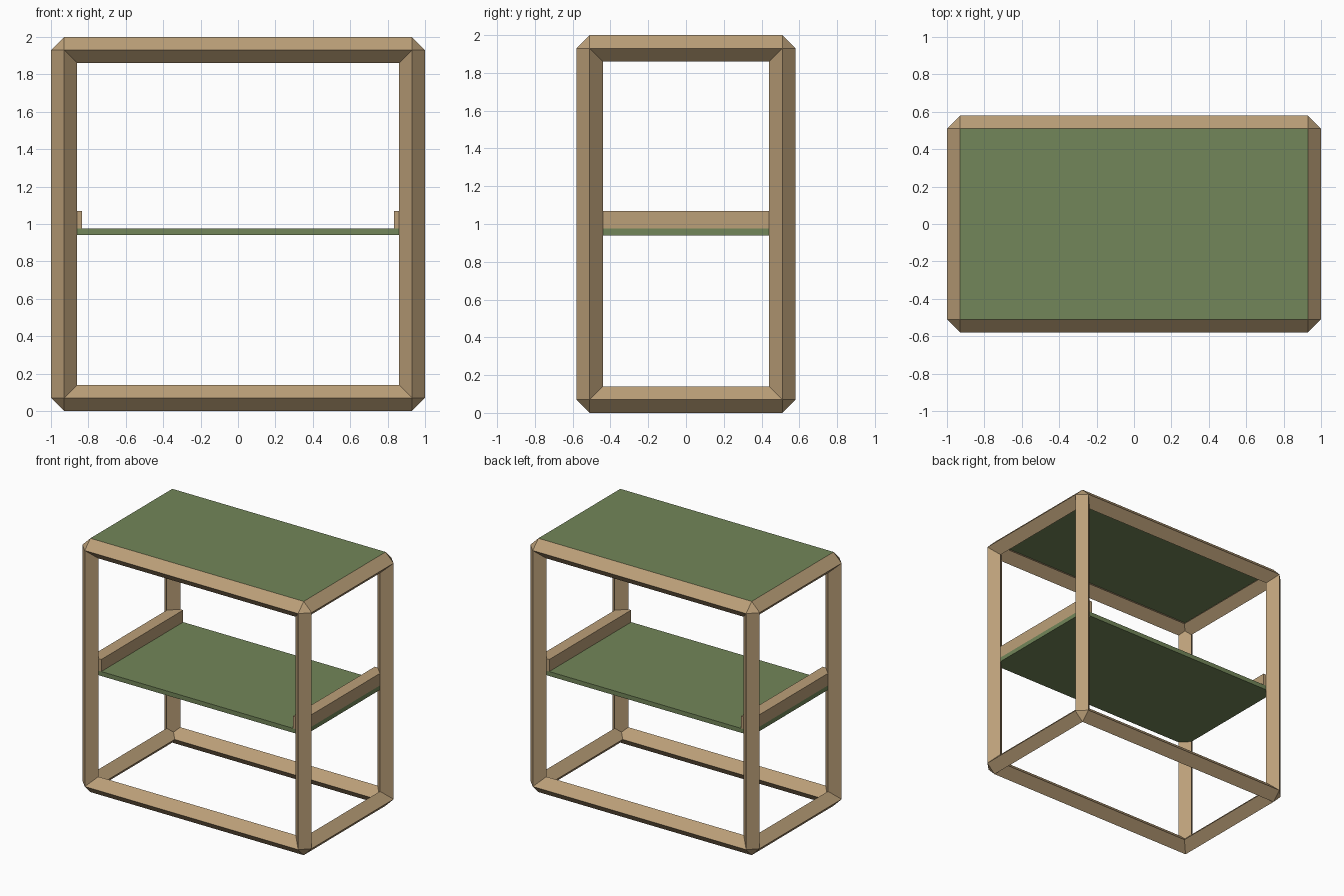
import bpy, bmesh
from itertools import product
from mathutils import Vector

if "Cube" in bpy.data.objects:
    bpy.data.objects.remove(bpy.data.objects["Cube"])

HALF = (0.93, 0.51, 0.93)    # beam centre lines, half extents
CENTRE = Vector((0, 0, 1.0))
R = 0.07                     # half diagonal of the diamond beam


def material(name, rgb):
    m = bpy.data.materials.new(name)
    m.diffuse_color = (*rgb, 1)
    m.use_nodes = True
    m.node_tree.nodes["Principled BSDF"].inputs["Base Color"].default_value = m.diffuse_color
    return m


wood = material("wood", (0.50, 0.35, 0.19))
green = material("green_panel", (0.17, 0.24, 0.10))


def finish(name, bm, mat):
    bmesh.ops.remove_doubles(bm, verts=bm.verts, dist=1e-4)
    bmesh.ops.recalc_face_normals(bm, faces=bm.faces)
    me = bpy.data.meshes.new(name)
    bm.to_mesh(me)
    bm.free()
    me.materials.append(mat)
    ob = bpy.data.objects.new(name, me)
    bpy.context.collection.objects.link(ob)
    return ob


def box(name, x, y, z, mat):
    bm = bmesh.new()
    bmesh.ops.create_cube(bm, size=1)
    for v in bm.verts:
        v.co = [lo + (c + 0.5) * (hi - lo) for c, (lo, hi) in zip(v.co, (x, y, z))]
    return finish(name, bm, mat)


def corner_point(signs, offset):
    """Point near a frame corner; offset is in beam radii, positive outward."""
    return CENTRE + Vector([s * (h + R * o) for s, h, o in zip(signs, HALF, offset)])


# Frame: twelve diamond-section beams with mitred joints
bm = bmesh.new()


def add_face(points):
    bm.faces.new([bm.verts.new(p) for p in points])


for a in range(3):
    b, c = (a + 1) % 3, (a + 2) % 3
    for sb, sc in product((-1, 1), repeat=2):
        ends = []
        for sa in (-1, 1):
            signs = [0, 0, 0]
            signs[a], signs[b], signs[c] = sa, sb, sc

            def pt(oa, ob, oc):
                off = [0, 0, 0]
                off[a], off[b], off[c] = oa, ob, oc
                return corner_point(signs, off)

            ends.append((pt(0, 1, 0), pt(0, 0, 1), pt(-1, -1, 0),
                         pt(-.5, -.5, -.5), pt(-1, 0, -1)))
        for strip in ((0, 1), (1, 2), (2, 3, 4), (4, 0)):
            add_face([ends[0][i] for i in strip] + [ends[1][i] for i in reversed(strip)])

# Outer corner facets
for signs in product((-1, 1), repeat=3):
    add_face([corner_point(signs, o) for o in ((1, 0, 0), (0, 1, 0), (0, 0, 1))])
finish("frame", bm, wood)

# Panels
box("top_panel", (-0.93, 0.93), (-0.51, 0.51), (1.965, 2.0), green)
box("middle_shelf", (-0.93, 0.93), (-0.51, 0.51), (0.94, 0.975), green)

# Side rails on the shelf
for side, x in (("left", (-0.93, -0.835)), ("right", (0.835, 0.93))):
    box(side + "_shelf_rail", x, (-0.51, 0.51), (0.975, 1.07), wood)
